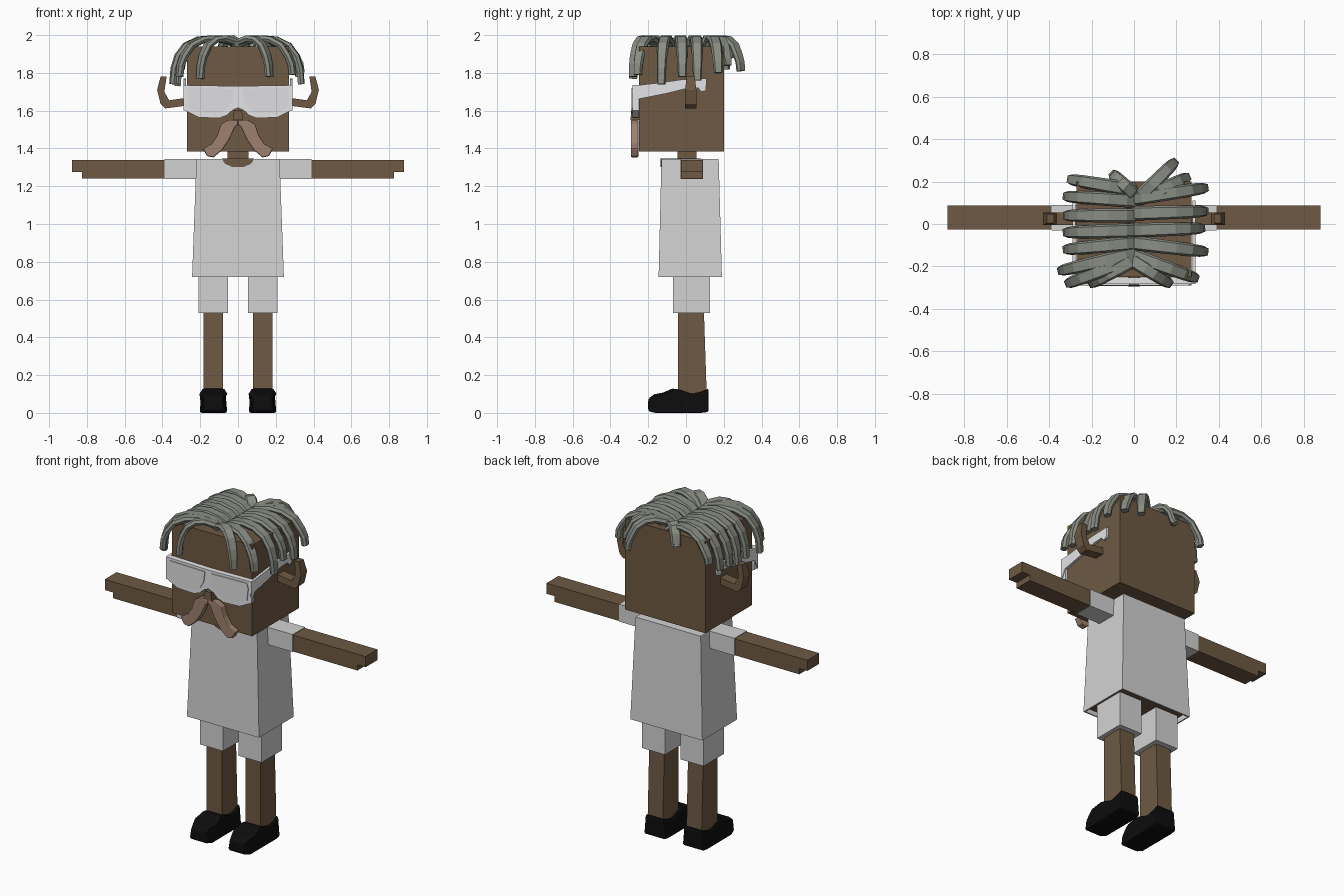
import bpy, bmesh
from mathutils import Vector

cube = bpy.data.objects.get("Cube")
if cube:
    bpy.data.objects.remove(cube, do_unlink=True)


def material(name, r, g, b):
    m = bpy.data.materials.new(name)
    m.use_nodes = True
    m.diffuse_color = (r, g, b, 1)
    m.node_tree.nodes["Principled BSDF"].inputs["Base Color"].default_value = (r, g, b, 1)
    return m


skin = material("brown skin", 0.155, 0.1, 0.055)
cloth = material("pale cloth", 0.65, 0.65, 0.65)
frame_white = material("frame white", 0.84, 0.84, 0.86)
lens_white = material("lens white", 0.74, 0.74, 0.76)
hair_grey = material("hair grey", 0.25, 0.27, 0.23)
whisker = material("whisker tan", 0.34, 0.22, 0.16)
black = material("shoe black", 0.004, 0.004, 0.004)


def finish(bm, name, mat, bevel=0):
    bmesh.ops.recalc_face_normals(bm, faces=bm.faces[:])
    mesh = bpy.data.meshes.new(name)
    bm.to_mesh(mesh)
    bm.free()
    mesh.materials.append(mat)
    ob = bpy.data.objects.new(name, mesh)
    bpy.context.collection.objects.link(ob)
    if bevel:
        mod = ob.modifiers.new("Bevel", "BEVEL")
        mod.width = bevel
        mod.segments = 2
    return ob


def box(name, mat, x, y, z, top=None):
    """Box from (min, max) ranges; top gives other x and y ranges for the upper face."""
    bm = bmesh.new()
    tx, ty = top or (x, y)
    rings = []
    for (xa, xb), (ya, yb), h in ((x, y, z[0]), (tx, ty, z[1])):
        rings.append([bm.verts.new((px, py, h)) for px, py in
                      ((xa, ya), (xb, ya), (xb, yb), (xa, yb))])
    low, high = rings
    bm.faces.new(low)
    bm.faces.new(high)
    for i in range(4):
        j = (i + 1) % 4
        bm.faces.new((low[i], low[j], high[j], high[i]))
    return finish(bm, name, mat)


def prism(name, mat, pts, axis, a, b, bevel=0, shape=None):
    """Extrude an outline along x (outline in y, z) or y (outline in x, z)."""
    bm = bmesh.new()
    rings = []
    for d in (a, b):
        rings.append([bm.verts.new((d, u, v) if axis == "x" else (u, d, v)) for u, v in pts])
    n = len(pts)
    for r in rings:
        bm.faces.new(r)
    for i in range(n):
        j = (i + 1) % n
        bm.faces.new((rings[0][i], rings[0][j], rings[1][j], rings[1][i]))
    if shape:
        for v in bm.verts:
            shape(v.co)
    return finish(bm, name, mat, bevel)


def flip(pts, s):
    return [(s * u, v) for u, v in pts]


def span(s, a, b):
    return tuple(sorted((s * a, s * b)))


# Head, neck and body
box("head", skin, (-.27, .27), (-.25, .2), (1.385, 1.94))
box("neck", skin, (-.056, .056), (-.045, .055), (1.3, 1.4))
box("body", skin, (-.222, .222), (-.127, .17), (.74, 1.32), ((-.2, .2), (-.115, .155)))

# Shirt, open at the hem
shirt = box("shirt", cloth, (-.243, .243), (-.145, .19), (.72, 1.343),
            ((-.22, .22), (-.13, .173)))
bm = bmesh.new()
bm.from_mesh(shirt.data)
bmesh.ops.delete(bm, geom=[f for f in bm.faces if f.normal.z < -.9], context="FACES")
bm.to_mesh(shirt.data)
bm.free()
solid = shirt.modifiers.new("Thickness", "SOLIDIFY")
solid.thickness = .012
solid.offset = -1
prism("neckline", skin, [(-.085, 1.346), (-.07, 1.32), (-.035, 1.303), (.035, 1.303),
                         (.07, 1.32), (.085, 1.346)], "y", -.136, .08)

ARM = [(.38, 1.24), (.825, 1.24), (.825, 1.275), (.88, 1.275), (.88, 1.34), (.38, 1.34)]
EAR = [(.26, 1.67), (.365, 1.655), (.39, 1.7), (.378, 1.78), (.41, 1.78), (.428, 1.71),
       (.41, 1.635), (.385, 1.612), (.26, 1.628)]
SHOE = [(-.2, .008), (-.2, .075), (-.17, .098), (-.12, .108), (-.07, .13), (-.03, .122),
        (.03, .1), (.08, .112), (.12, .13), (.12, .005), (.08, 0), (-.16, 0)]
TEMPLE = [(-.283, 1.6), (-.25, 1.662), (-.1, 1.692), (0, 1.717), (.065, 1.72), (.08, 1.7),
          (.105, 1.705), (.11, 1.77), (-.02, 1.765), (-.12, 1.75), (-.25, 1.735), (-.283, 1.735)]
LENS = [(.022, 1.715), (.26, 1.72), (.27, 1.69), (.262, 1.615), (.21, 1.59), (.1, 1.585),
        (.055, 1.61), (.03, 1.65)]
TACHE = [(0, 1.55), (.05, 1.552), (.09, 1.53), (.11, 1.47), (.14, 1.425), (.185, 1.4),
         (.165, 1.36), (.13, 1.352), (.085, 1.39), (.045, 1.45), (.015, 1.515), (0, 1.525)]

for side, s in (("left", 1), ("right", -1)):
    # Arm and sleeve
    prism(side + "_arm", skin, flip(ARM, s), "y", -.027, .087)
    box(side + "_sleeve", cloth, span(s, .2, .39), (-.03, .09), (1.238, 1.344))
    # Leg, shorts and shoe
    box(side + "_leg", skin, span(s, .08, .182), (-.042, .11), (.09, .56),
        (span(s, .08, .182), (-.042, .094)))
    box(side + "_shorts", cloth, span(s, .052, .208), (-.07, .128), (.53, .76))

    def taper(co):
        mid = s * .13
        k = 1 - .15 * min(co.z / .13, 1) - (.2 if co.y < -.165 else 0)
        co.x = mid + (co.x - mid) * k

    prism(side + "_shoe", black, SHOE, "x", s * .057, s * .203, .012, taper)
    # Ear
    prism(side + "_ear", skin, flip(EAR, s), "y", -.005, .055,
          shape=lambda co: setattr(co, "y", .025 + (co.y - .025) * (.7 if co.z > 1.75 else 1)))
    # Glasses temple and lens
    prism(side + "_temple", frame_white, TEMPLE, "x", s * .275, s * .289)
    prism(side + "_lens", lens_white, flip(LENS, s), "y", -.289, -.281)
    # Moustache half
    prism(side + "_moustache", whisker, flip(TACHE, s), "y", -.292, -.252, .006)

# Glasses front and nose
half = [(.03, 1.602), (.06, 1.575), (.1, 1.56), (.21, 1.565), (.283, 1.602), (.287, 1.735)]
outline = [(0, 1.615)] + half + [(0, 1.73)] + flip(half[::-1], -1)
prism("glasses_front", frame_white, outline, "y", -.284, -.252)
box("nose", skin, (-.028, .028), (-.294, -.24), (1.55, 1.6), ((-.02, .02), (-.29, -.24)))

# Hair: flat tapering locks that arch up from the parting and hang down
ARCH = [(0, 1.935), (.12, 1.965), (.38, 1.983), (.6, 1.977), (.8, 1.945), (.92, 1.89)]
SECTION = [(-.5, 0), (-.36, .5), (.36, .5), (.5, 0), (.36, -.5), (-.36, -.5)]


def lock(name, x0, y0, x1, y1, tip, width=.068, thick=.032):
    start, run = Vector((x0, y0, 0)), Vector((x1 - x0, y1 - y0, 0))
    drop = 1.89 - tip
    path = [start + run * k + Vector((0, 0, h)) for k, h in
            ARCH + [(.98, 1.89 - drop * .45), (1, tip)]]
    across = Vector((-run.y, run.x, 0)).normalized()
    bm = bmesh.new()
    rings = []
    for i, p in enumerate(path):
        tangent = path[min(i + 1, len(path) - 1)] - path[max(i - 1, 0)]
        up = tangent.cross(across).normalized()
        f = i / (len(path) - 1)
        w = width * (1 - .35 * f * f)
        rings.append([bm.verts.new(p + across * a * w + up * b * thick) for a, b in SECTION])
    for r, q in zip(rings, rings[1:]):
        for i in range(6):
            j = (i + 1) % 6
            bm.faces.new((r[i], r[j], q[j], q[i]))
    bm.faces.new(rings[0])
    bm.faces.new(rings[-1])
    finish(bm, name, hair_grey)


LOCKS = [
    (0, .12, .335, .17, 1.8), (0, .05, .335, .06, 1.76), (0, -.03, .32, -.02, 1.78),
    (0, -.09, .335, -.13, 1.74), (0, -.15, .29, -.255, 1.79), (-.01, -.17, .165, -.28, 1.78),
    (0, .16, -.3, .21, 1.82), (0, .11, -.32, .13, 1.76), (0, .04, -.32, .04, 1.75),
    (0, -.03, -.32, -.04, 1.73), (0, -.09, -.32, -.12, 1.74), (0, -.14, -.345, -.22, 1.74),
    (0, -.16, -.31, -.28, 1.78), (0, -.17, -.2, -.28, 1.77),
    (.02, .12, .19, .29, 1.81), (.06, .13, .25, .22, 1.84), (0, .14, -.1, .235, 1.88),
]
for number, values in enumerate(LOCKS, 1):
    lock(f"hair_lock_{number}", *values)
